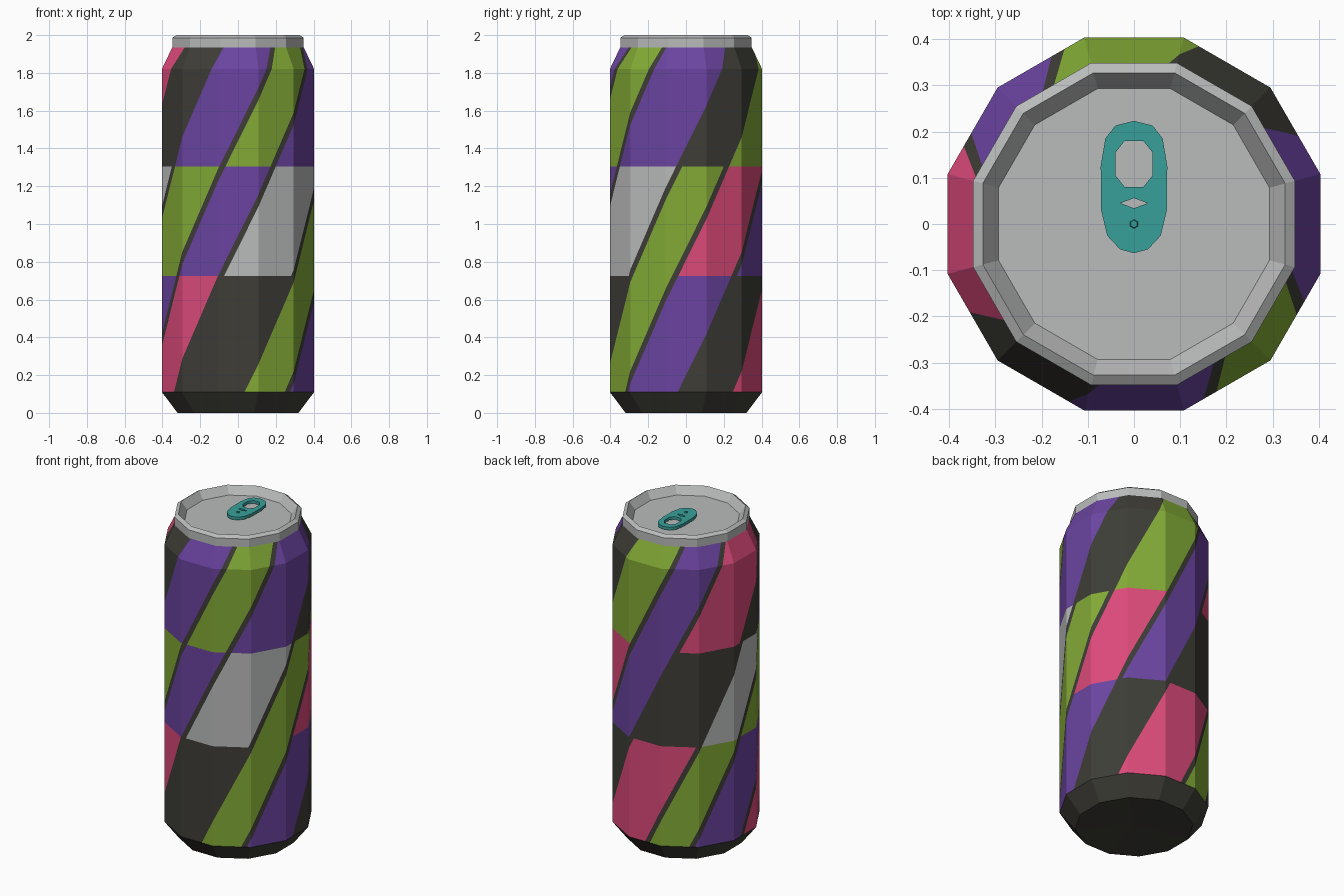
import bpy, bmesh, math
from mathutils import Vector

if "Cube" in bpy.data.objects:
    bpy.data.objects.remove(bpy.data.objects["Cube"])

SIDES = 12
STEP = 360 / SIDES
K = 1 / math.cos(math.pi / SIDES)      # flat-to-flat half width -> corner radius


def material(name, rgb):
    m = bpy.data.materials.new(name)
    lin = [((c / 255 + 0.055) / 1.055) ** 2.4 for c in rgb]
    m.diffuse_color = (*lin, 1)
    m.use_nodes = True
    m.node_tree.nodes["Principled BSDF"].inputs["Base Color"].default_value = m.diffuse_color
    return m


charcoal = material("charcoal", (62, 61, 55))
purple = material("purple", (107, 68, 161))
green = material("green", (130, 170, 54))
pink = material("pink", (220, 74, 122))
grey = material("light_grey", (186, 187, 187))
teal = material("teal", (56, 160, 155))


def corner(i, r, z):
    # corners sit at 15 + 30k degrees, measured from the front towards +x
    a = math.radians((i + 0.5) * STEP)
    return Vector((r * K * math.sin(a), -r * K * math.cos(a), z))


def finish(bm, name, mats):
    bmesh.ops.recalc_face_normals(bm, faces=bm.faces)
    me = bpy.data.meshes.new(name)
    bm.to_mesh(me)
    bm.free()
    for m in mats:
        me.materials.append(m)
    ob = bpy.data.objects.new(name, me)
    bpy.context.collection.objects.link(ob)
    return ob


def lathe(name, profile, mat):
    """Twelve-sided turned part; a point with radius 0 closes the end."""
    bm = bmesh.new()
    rings = []
    for r, z in profile:
        if r == 0:
            rings.append([bm.verts.new((0, 0, z))] * SIDES)
        else:
            rings.append([bm.verts.new(corner(i, r, z)) for i in range(SIDES)])
    for a, b in zip(rings, rings[1:]):
        for i in range(SIDES):
            j = (i + 1) % SIDES
            bm.faces.new(list(dict.fromkeys((a[i], a[j], b[j], b[i]))))
    return finish(bm, name, [mat])


# --- Printed wall: flat (angle, height) sheet, cut into stripes, then wrapped
Z0, Z_SHOULDER, Z1 = 0.11, 1.82, 1.935
BANDS = (0.725, 1.305)
SLOPE = 69                              # degrees of twist per unit height
STARTS = [-51.5, -12.5, 45, 82]         # stripe starts at z = 0.725, repeat at 180
STARTS += [s + 180 for s in STARTS]
HALF = 2.25                             # half width of the dark line
C, P, G, R, W = range(5)
CELLS = [
    [R, C, G, P, C, R, G, P],           # bottom band
    [P, W, G, R, P, C, W, G],           # middle band
    [G, P, C, G, P, R, C, P],           # top band
]


def twist(z):
    return SLOPE * (z - BANDS[0])


def cell_colour(phi, z):
    psi = (phi - twist(z) - STARTS[0]) % 360
    offs = [s - STARTS[0] for s in STARTS] + [360]
    if any(abs(psi - o) < HALF for o in offs):
        return C
    stripe = max(i for i in range(8) if psi >= offs[i])
    return CELLS[sum(z > b for b in BANDS)][stripe]


bm = bmesh.new()
START = STEP / 2
bm.faces.new([bm.verts.new(p) for p in
              ((START, Z0, 0), (START + 360, Z0, 0), (START + 360, Z1, 0), (START, Z1, 0))])


def cut(point, normal):
    bmesh.ops.bisect_plane(bm, geom=bm.verts[:] + bm.edges[:] + bm.faces[:], dist=1e-5,
                           plane_co=(*point, 0), plane_no=Vector((*normal, 0)).normalized())


for z in (*BANDS, Z_SHOULDER):
    cut((0, z), (0, 1))
for i in range(1, SIDES):
    cut((START + i * STEP, 0), (1, 0))
for s in STARTS:
    for turn in (-360, 0, 360):
        for side in (-HALF, HALF):
            cut((s + turn + side, BANDS[0]), (1, -SLOPE))

for f in bm.faces:
    c = f.calc_center_median()
    f.material_index = cell_colour(c.x, c.y)

for v in bm.verts:
    phi, z = v.co.x, v.co.y
    r = 0.403 if z <= Z_SHOULDER else 0.403 - 0.055 * (z - Z_SHOULDER) / (Z1 - Z_SHOULDER)
    t = (phi - START) / STEP
    i = math.floor(t + 1e-6)
    v.co = corner(i, r, z).lerp(corner(i + 1, r, z), t - i)
bmesh.ops.remove_doubles(bm, verts=bm.verts, dist=1e-5)
finish(bm, "can_wall", [charcoal, purple, green, pink, grey])

# --- Base and lid
lathe("can_base", [(0.403, Z0), (0.32, 0), (0, 0.02)], charcoal)
lathe("can_lid", [(0.335, 1.93), (0.348, 1.935), (0.348, 1.985), (0.327, 2.0),
                  (0.293, 1.952), (0, 1.952)], grey)

# --- Pull tab: filled outline with two holes
half = [(0.04, 0.213), (0.062, 0.185), (0.072, 0.125), (0.071, 0.03),
        (0.058, -0.025), (0.03, -0.055)]
outline = [(0, 0.223)] + half + [(0, -0.063)] + [(-x, y) for x, y in reversed(half)]
finger = [(0.02, 0.18), (0.04, 0.155), (0.04, 0.105), (0.02, 0.08)]
finger += [(-x, y) for x, y in reversed(finger)]
slot = [(0.029, 0.045), (0, 0.056), (-0.029, 0.045), (0, 0.034)]

cu = bpy.data.curves.new("pull_tab", 'CURVE')
cu.dimensions = '2D'
cu.fill_mode = 'BOTH'
cu.extrude = 0.009
for pts in (outline, finger, slot):
    sp = cu.splines.new('POLY')
    sp.points.add(len(pts) - 1)
    for p, (x, y) in zip(sp.points, pts):
        p.co = (x, y, 0, 1)
    sp.use_cyclic_u = True
cu.materials.append(teal)
tab = bpy.data.objects.new("pull_tab", cu)
tab.location.z = 1.975
bpy.context.collection.objects.link(tab)
bpy.context.view_layer.objects.active = tab
tab.select_set(True)
bpy.ops.object.convert(target='MESH')

# --- Rivet holding the tab
bpy.ops.mesh.primitive_cone_add(vertices=6, radius1=0.018, radius2=0.008, depth=0.04,
                                location=(0, 0, 1.971))
rivet = bpy.context.object
rivet.name = "tab_rivet"
rivet.data.materials.append(teal)
